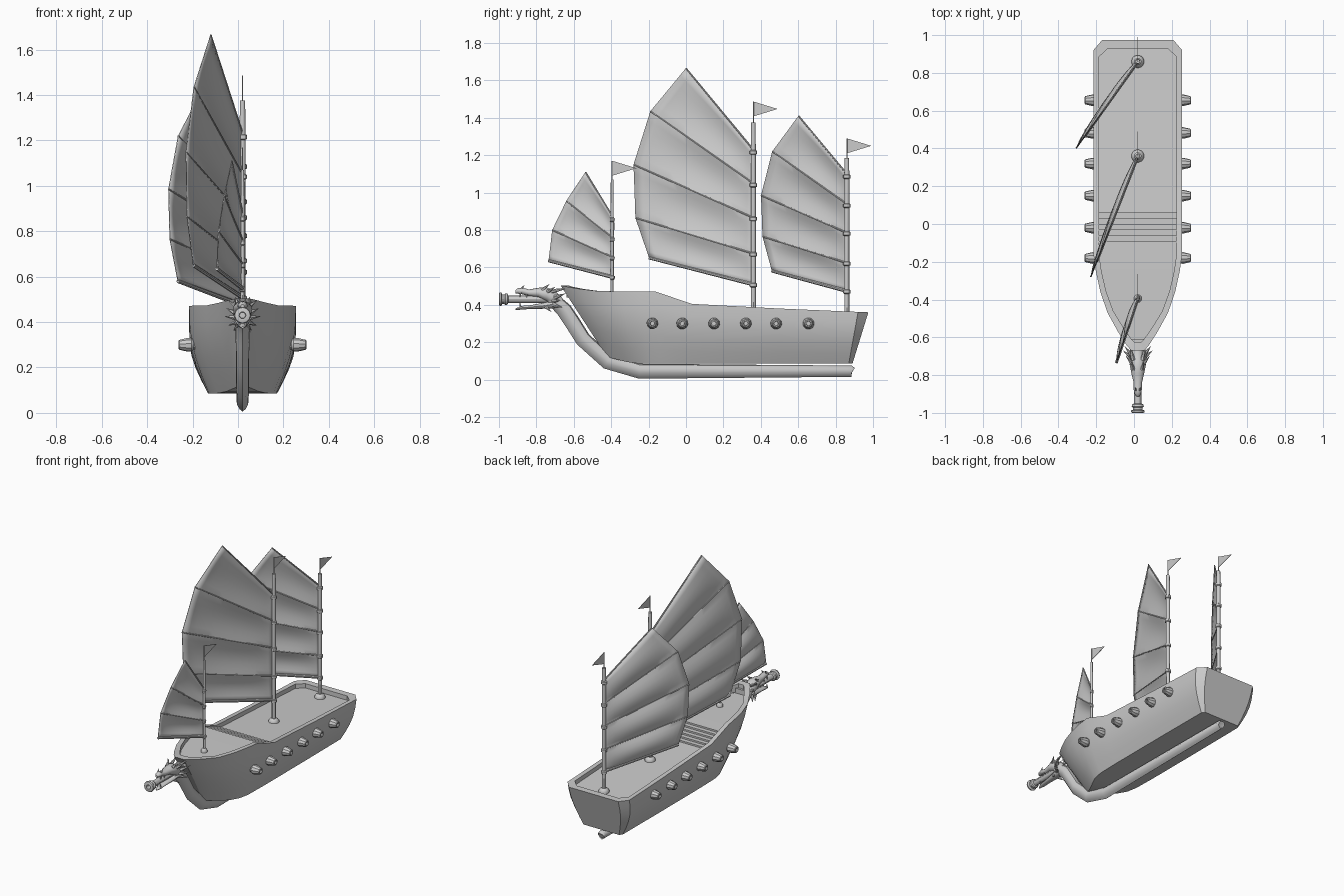
import bpy, bmesh, math
from mathutils import Vector

if "Cube" in bpy.data.objects:
    bpy.data.objects.remove(bpy.data.objects["Cube"])

X = 0.02  # ship centreline


def mesh(name, verts, faces, angle=30):
    me = bpy.data.meshes.new(name)
    me.from_pydata([tuple(v) for v in verts], [], faces)
    bm = bmesh.new()
    bm.from_mesh(me)
    bmesh.ops.recalc_face_normals(bm, faces=bm.faces)
    bm.to_mesh(me)
    bm.free()
    ob = bpy.data.objects.new(name, me)
    bpy.context.collection.objects.link(ob)
    bpy.ops.object.select_all(action='DESELECT')
    ob.select_set(True)
    bpy.context.view_layer.objects.active = ob
    bpy.ops.object.shade_smooth_by_angle(angle=math.radians(angle))
    return ob


def loft(name, rings, closed=True, caps=True, angle=30):
    n = len(rings[0])
    verts = [v for r in rings for v in r]
    faces = []
    for i in range(len(rings) - 1):
        for j in range(n if closed else n - 1):
            k = (j + 1) % n
            faces.append((i*n + j, i*n + k, (i+1)*n + k, (i+1)*n + j))
    if caps:
        faces += [tuple(range(n)), tuple(range((len(rings)-1)*n, len(rings)*n))]
    return mesh(name, verts, faces, angle)


def lathe(name, origin, axis, profile, n=12):
    """Profile of (distance along axis, radius)."""
    a, o = Vector(axis).normalized(), Vector(origin)
    u = a.orthogonal().normalized()
    w = a.cross(u)
    ang = [2*math.pi*(j + .5)/n for j in range(n)]
    return loft(name, [[o + a*d + (u*math.cos(t) + w*math.sin(t))*r for t in ang]
                       for d, r in profile])


def rod(name, p, q, r1, r2, n=8):
    d = Vector(q) - Vector(p)
    return lathe(name, p, d, [(0, r1), (d.length, r2)], n)


def oval_loft(name, sections, n=12):
    """Sections of (y, z, half width, half height)."""
    return loft(name, [[(X + w*math.cos(2*math.pi*j/n), y, z + h*math.sin(2*math.pi*j/n))
                        for j in range(n)] for y, z, w, h in sections], angle=40)


def interp(t, pts):
    for (a, va), (b, vb) in zip(pts, pts[1:]):
        if min(a, b) <= t <= max(a, b):
            return va + (vb - va)*(t - a)/(b - a)
    return pts[0][1] if abs(t - pts[0][0]) < abs(t - pts[-1][0]) else pts[-1][1]


# Hull stations: rim y, half width, z; bottom y, half width, z
stations = [(.975, .188, .36, .89, .135, .085), (.92, .235, .362, .87, .15, .085),
            (.5, .235, .38, .5, .152, .085), (.03, .235, .405, .03, .152, .085),
            (-.16, .235, .47, -.13, .148, .085), (-.25, .222, .472, -.2, .135, .085),
            (-.36, .198, .472, -.26, .105, .087), (-.47, .160, .473, -.32, .07, .095),
            (-.57, .105, .485, -.38, .035, .11), (-.64, .06, .497, -.415, .015, .12),
            (-.67, .035, .503, -.425, .008, .125)]
curve = [(0, 0), (.2, .02), (.4, .12), (.6, .34), (.8, .64), (1, 1)]
rings = []
for yt, wt, zt, yb, wb, zb in stations:
    side = [(wt + (wb - wt)*s, yt + (yb - yt)*t, zt + (zb - zt)*t) for t, s in curve]
    rings.append([(X + x, y, z) for x, y, z in side] +
                 [(X - x, y, z) for x, y, z in reversed(side)])
hull = loft("hull", rings, closed=False, caps=False)
m = len(rings[0])
mesh("transom", rings[0], [tuple(range(m))])
mesh("stem_plate", rings[-1], [tuple(range(m))])

# Bulwark rim following the outline of the hull
inner = []
for i, (y, w, z, *_) in enumerate(stations):
    dy = (-.045, -.035, 0, 0, 0, 0, .005, .01, .02, .03, .045)[i]
    inner.append((y + dy, max(w - .03, w*.55), z))


def outline(pts, drop=0):
    return ([(X + w, y, z - drop) for y, w, z in pts] +
            [(X - w, y, z - drop) for y, w, z in reversed(pts)])


loft("bulwark", [outline([s[:3] for s in stations]), outline(inner), outline(inner, .05)],
     caps=False)

# Deck with stairs up to the foredeck
width = [(y, w) for y, w, z in inner]
deck = [(.93, .33), (.885, .332), (.5, .352), (.06, .375)]
for i in range(6):
    y, z = .06 - .03*i, .375 + .011*i
    deck += [(y, z + .011), (y - .03, z + .011)]
deck += [(y, .442) for y in (-.16, -.25, -.355, -.46, -.55, -.61)]
deck.append((-.625, .455))
loft("deck", [[(X - interp(y, width) - .004, y, z), (X + interp(y, width) + .004, y, z)]
              for y, z in deck], closed=False, caps=False, angle=20)
for i in range(2):
    loft("bow_step", [[(X + s*.035, y, .44), (X + s*.035, y, .475 + .015*i)] +
                      [(X - s*.035, y, .475 + .015*i), (X - s*.035, y, .44)]
                      for s, y in ((1, -.61 - .02*i), (1, -.64))])

# Keel rising into the figurehead neck; (y, z, half width, half depth)
path = [(.89, .042, .024, .024), (.885, .045, .026, .03), (-.25, .045, .027, .04),
        (-.42, .095, .028, .04), (-.55, .215, .029, .042), (-.61, .31, .03, .042),
        (-.65, .37, .03, .042), (-.69, .408, .032, .038), (-.73, .43, .034, .034)]
shape = [(0, 1), (.6, .85), (1, .3), (.9, -.2), (.5, -.7), (0, -1),
         (-.5, -.7), (-.9, -.2), (-1, .3), (-.6, .85)]
rings = []
for i, (y, z, w, h) in enumerate(path):
    a, b = path[max(i - 1, 0)], path[min(i + 1, len(path) - 1)]
    t = Vector((0, b[0] - a[0], b[1] - a[1])).normalized()
    up = Vector((0, t.z, -t.y))
    rings.append([Vector((X + w*p, y, z)) + up*h*q for p, q in shape])
loft("keel_and_neck", rings, angle=40)

# Dragon head
oval_loft("head_upper", [(-.66, .405, .026, .03), (-.70, .432, .036, .042),
                         (-.745, .455, .043, .038), (-.79, .465, .034, .026),
                         (-.84, .464, .022, .018), (-.875, .474, .022, .018),
                         (-.90, .474, .017, .014), (-.912, .470, .008, .008)])
oval_loft("head_jaw", [(-.70, .405, .032, .025), (-.76, .395, .027, .016),
                       (-.83, .388, .02, .010), (-.88, .384, .018, .010),
                       (-.912, .376, .006, .004)])
spikes = [((.025, -.72, .472), (.045, -.62, .492), .012), ((.03, -.70, .44), (.07, -.645, .46), .013),
          ((.03, -.71, .42), (.078, -.67, .425), .013), ((.025, -.71, .40), (.062, -.66, .385), .013),
          ((.02, -.75, .39), (.04, -.72, .362), .010), ((.022, -.77, .48), (.032, -.73, .51), .011),
          ((.03, -.74, .47), (.062, -.70, .495), .011), ((.010, -.88, .485), (.014, -.865, .505), .007),
          ((.014, -.885, .465), (.014, -.888, .435), .006), ((.016, -.85, .455), (.016, -.853, .435), .005),
          ((.013, -.885, .388), (.013, -.888, .412), .006)]
for sx in (1, -1):
    for p, q, r in spikes:
        rod("head_spike", (X + sx*p[0], p[1], p[2]), (X + sx*q[0], q[1], q[2]), r, .0008, 6)

# Cannon in the mouth
lathe("mouth_cannon", (X, 0, .43), (0, -1, 0),
      [(.72, .02), (.95, .02), (.955, .029), (.965, .032), (.972, .025), (.983, .025),
       (.988, .037), (.998, .034), (1, .03), (1, .015), (.96, .013)], 12)

# Broadside cannons
for sx in (1, -1):
    for y in (-.18, -.02, .15, .32, .482, .655):
        lathe("side_cannon", (X, y, .30), (sx, 0, 0),
              [(.17, .02), (.215, .022), (.225, .03), (.24, .031), (.262, .026),
               (.278, .022), (.281, .018), (.281, .012), (.255, .011)], 10)


# Masts, flags and battened sails
def sail(prefix, my, direction, luff, leech):
    """Leech given as side-view (y, z); x follows the swing direction of the boom."""
    slope = direction[0]/direction[1]
    n = Vector((-direction[1], direction[0], 0)).normalized()
    n = n if n.x < 0 else -n

    def pos(y, z):
        return Vector((X + slope*(y - my), y, z))
    nu, nv, rows = 14, 6, []
    for i in range(len(luff) - 1):
        a, b = pos(my + .01, luff[i]), pos(my + .01, luff[i+1])
        c, d = pos(*leech[i]), pos(*leech[i+1])
        for v in range(0 if i == 0 else 1, nv + 1):
            t = v/nv
            row = []
            for u in range(nu + 1):
                s = u/nu
                belly = .022*math.sin(math.pi*t)*math.sin(math.pi*s)**.6 if 0 < s < 1 else 0
                row.append(a.lerp(b, t).lerp(c.lerp(d, t), s) + n*belly)
            rows.append(row)
    ob = loft(prefix + "_sail", rows, closed=False, caps=False, angle=25)
    sol = ob.modifiers.new("thickness", 'SOLIDIFY')
    sol.thickness = .004
    sol.offset = 0
    for i, (z, e) in enumerate(zip(luff, leech)):
        r = .010 if i == 0 else .005
        rod(prefix + "_batten", pos(my + .012, z), pos(*e), r, r*.8)


def mast(prefix, y, base, top, flag_top, r, luff):
    lathe(prefix + "_mast", (X, y, 0), (0, 0, 1),
          [(base, r), (luff[-1], r), (top, r*.85), (top, .003), (flag_top, .003)])
    lathe(prefix + "_mast_base", (X, y, base), (0, 0, 1),
          [(-.01, r*2.5), (.008, r*2.5), (.02, r*2), (.028, r*1.2)], 16)
    for z in luff:
        lathe(prefix + "_mast_ring", (X, y, z), (0, 0, 1),
              [(-.012, r), (-.008, r*1.45), (.008, r*1.45), (.012, r)])
    f = [(y, flag_top), (y + .13, flag_top - .04), (y, flag_top - .08)]
    loft(prefix + "_flag", [[(X + s, py, pz) for py, pz in f] for s in (-.0015, .0015)])


rigs = [
    ("fore", -.395, .44, 1.07, 1.17, .0085, (-.11, -.33), (.545, .65, .75, .855),
     [(-.735, .635), (-.715, .80), (-.64, .955), (-.537, 1.11)]),
    ("main", .36, .358, 1.375, 1.487, .0135, (-.245, -.63), (.505, .67, .86, 1.04, 1.215),
     [(-.197, .65), (-.27, .865), (-.28, 1.15), (-.19, 1.435), (0, 1.665)]),
    ("mizzen", .86, .335, 1.185, 1.29, .0135, (-.32, -.45), (.47, .62, .78, .93, 1.085),
     [(.46, .58), (.41, .765), (.402, .985), (.462, 1.22), (.602, 1.41)])]
for name, y, base, top, flag, r, d, luff, leech in rigs:
    mast(name, y, base, top, flag, r, luff)
    sail(name, y, d, luff, leech)
